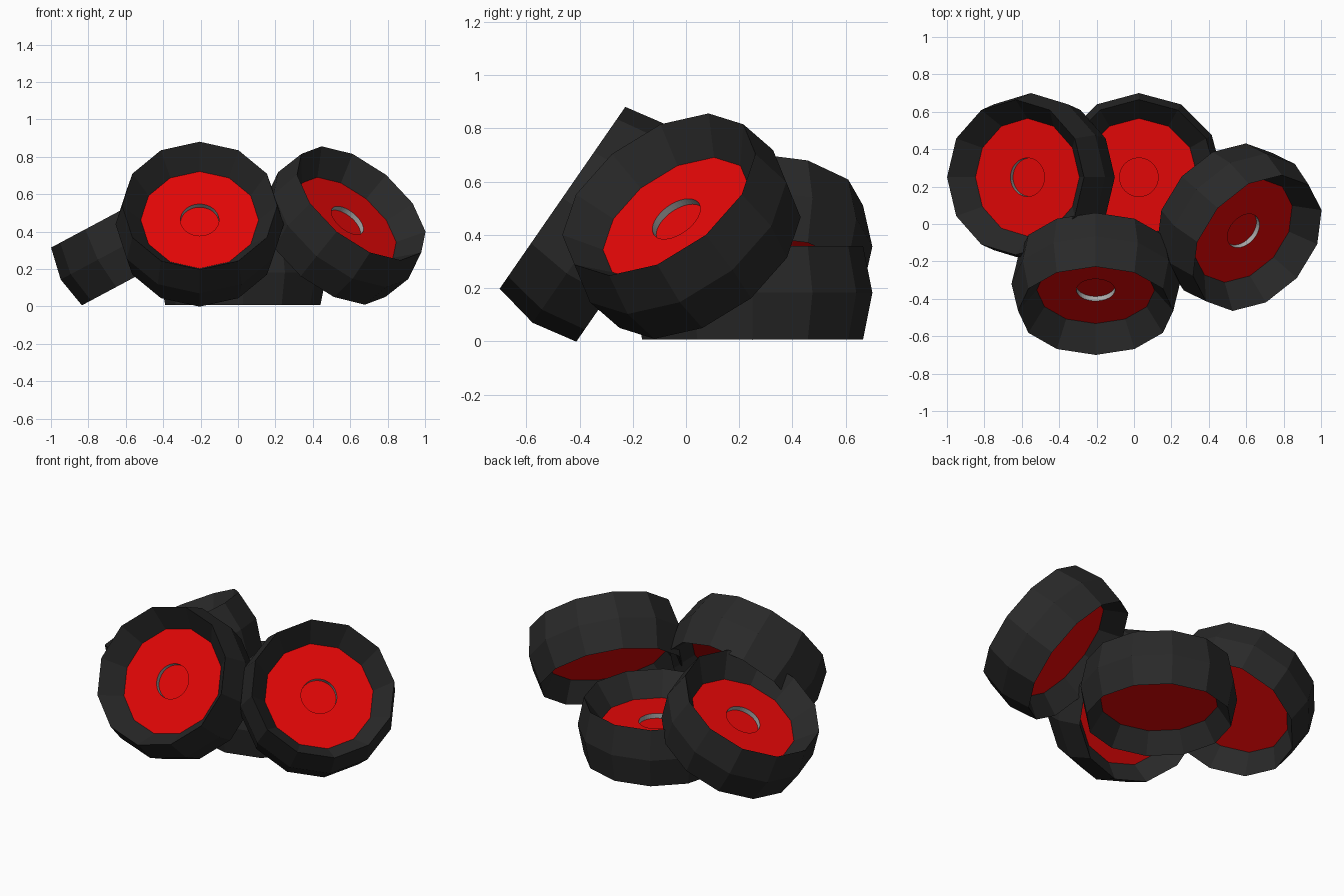
import bpy, bmesh, math
from mathutils import Vector, Matrix

if "Cube" in bpy.data.objects:
    bpy.data.objects.remove(bpy.data.objects["Cube"])


def material(name, rgb):
    m = bpy.data.materials.new(name)
    m.diffuse_color = (*rgb, 1)
    m.use_nodes = True
    m.node_tree.nodes["Principled BSDF"].inputs["Base Color"].default_value = m.diffuse_color
    return m


RUBBER = material("black rubber", (0.022, 0.022, 0.022))
RED = material("red rim", (0.76, 0.002, 0.002))
METAL = material("grey metal", (0.4, 0.4, 0.4))
SIDES = 12


def ring(bm, r, z, n, polygon=False):
    """Loop of n vertices; with polygon=True the points lie on a 12-sided outline."""
    verts = []
    for i in range(n):
        a = 2 * math.pi * i / n
        rad = r
        if polygon:
            half = math.pi / SIDES
            off = math.fmod(a + 1e-9, 2 * half) - half
            rad = r * math.cos(half) / math.cos(off)
        verts.append(bm.verts.new((rad * math.cos(a), rad * math.sin(a), z)))
    return verts


def bridge(bm, a, b, mat=0):
    n = len(a)
    for i in range(n):
        f = bm.faces.new((a[i], a[(i + 1) % n], b[(i + 1) % n], b[i]))
        f.material_index = mat


def finish(bm, name, mats, matrix):
    bmesh.ops.recalc_face_normals(bm, faces=bm.faces)
    me = bpy.data.meshes.new(name)
    bm.to_mesh(me)
    bm.free()
    for m in mats:
        me.materials.append(m)
    ob = bpy.data.objects.new(name, me)
    ob.matrix_world = matrix
    bpy.context.collection.objects.link(ob)


def wheel(name, centre, axis):
    # frame with the axle along local z and one tyre corner at the top
    n = Vector(axis).normalized()
    up = Vector((0, 0, 1)) if n.z < 0.999 else Vector((0, 1, 0))
    v = (up - n * up.dot(n)).normalized()
    u = v.cross(n)
    mat = Matrix((u, v, n)).transposed().to_4x4()
    mat.translation = centre

    # tyre: bulged tread with sloping sidewalls inside
    bm = bmesh.new()
    profile = [(0.315, 0.04), (0.415, 0.175), (0.45, 0), (0.415, -0.175), (0.337, -0.055)]
    loops = [ring(bm, r, z, SIDES) for r, z in profile]
    for a, b in zip(loops, loops[1:] + loops[:1]):
        bridge(bm, a, b)
    finish(bm, name + "_tyre", [RUBBER], mat)

    # rim: red disc with a round grey-walled socket on the outer side
    bm = bmesh.new()
    back = ring(bm, 0.337, -0.055, 48, True)
    front = ring(bm, 0.315, 0.04, 48, True)
    lip = ring(bm, 0.103, 0.04, 48)
    floor = ring(bm, 0.103, 0.01, 48)
    bm.faces.new(back)
    bridge(bm, back, front)
    bridge(bm, front, lip)
    bridge(bm, lip, floor, 1)
    bm.faces.new(floor)
    finish(bm, name + "_rim", [RED, METAL], mat)


# four wheels in a loose pile
wheel("flat_wheel", (0.026, 0.25, 0.183), (0, 0, 1))
wheel("left_wheel", (-0.551, 0.25, 0.356), (-0.47, 0, 0.88))
wheel("front_wheel", (-0.205, -0.32, 0.44), (0, -0.823, 0.569))
wheel("right_wheel", (0.563, -0.017, 0.433), (0.55, -0.485, 0.68))
